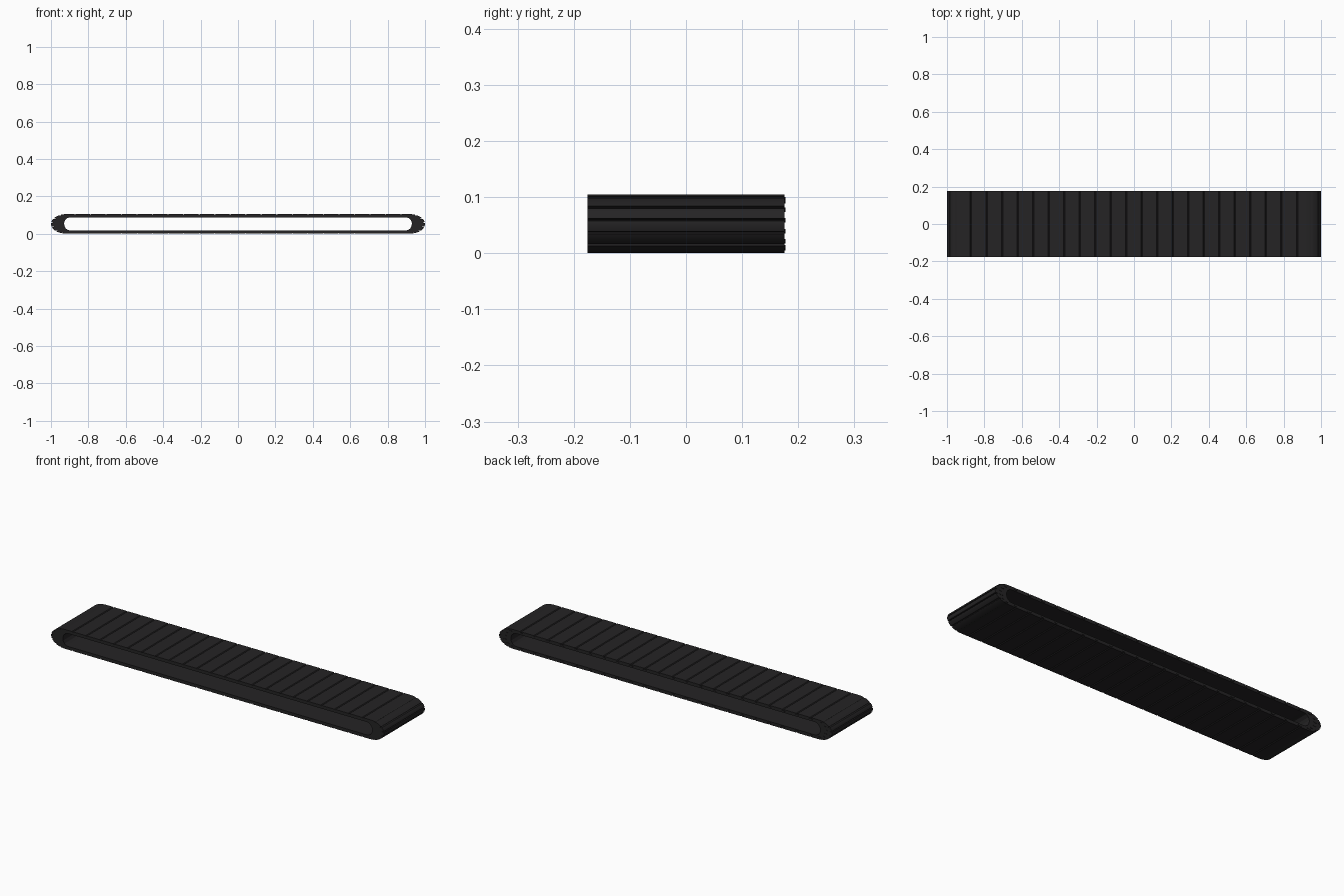
import bpy, bmesh, math
from math import cos, sin, radians

if "Cube" in bpy.data.objects:
    bpy.data.objects.remove(bpy.data.objects["Cube"])

HALF_Y, H = 0.1755, 0.105
MID = H / 2
PITCH = 0.083
XF = 10.5 * PITCH          # end of the straight run

mat = bpy.data.materials.new("dark_rubber")
mat.diffuse_color = (0.018, 0.017, 0.018, 1)
mat.use_nodes = True
mat.node_tree.nodes["Principled BSDF"].inputs["Base Color"].default_value = mat.diffuse_color


def outer(s, a):
    return (s * (0.916 + 0.084 * cos(a)), MID + MID * sin(a))


def inner(s, a):
    return (s * (0.898 + 0.032 * cos(a)), MID + 0.035 * sin(a))


def lerp(p, q, t):
    return (p[0] + (q[0] - p[0]) * t, p[1] + (q[1] - p[1]) * t)


def slat(name, out, inn):
    """Extrude one belt link; outer corners are chamfered to leave a groove at each seam."""
    def cut(path, other):
        d = math.dist(path[0], path[1])
        a = lerp(path[0], path[1], min(0.4, 0.004 / d))
        return [lerp(path[0], other, 0.2), a]
    start = cut(out, inn[0])
    end = cut(out[::-1], inn[-1])
    prof = start + out[1:-1] + end[::-1] + inn[::-1]
    bm = bmesh.new()
    f = bm.faces.new([bm.verts.new((x, -HALF_Y, z)) for x, z in prof])
    r = bmesh.ops.extrude_face_region(bm, geom=[f])
    for v in r["geom"]:
        if isinstance(v, bmesh.types.BMVert):
            v.co.y = HALF_Y
    bmesh.ops.recalc_face_normals(bm, faces=bm.faces)
    finish(name, bm)


def finish(name, bm):
    me = bpy.data.meshes.new(name)
    bm.to_mesh(me)
    bm.free()
    me.materials.append(mat)
    ob = bpy.data.objects.new(name, me)
    bpy.context.collection.objects.link(ob)
    bpy.context.view_layer.objects.active = ob
    ob.select_set(True)
    bpy.ops.object.shade_smooth_by_angle(angle=radians(25))
    ob.select_set(False)


def pin(name, x, z, rx, rz):
    """Hinge pin whose head just shows at the side of the belt."""
    bm = bmesh.new()
    bmesh.ops.create_cone(bm, cap_ends=True, segments=10, radius1=1, radius2=1, depth=1)
    for v in bm.verts:
        a, b, c = v.co
        v.co = (x + a * rx, c * 2 * HALF_Y + 0.002, z + b * rz)
    finish(name, bm)


# straight upper and lower runs
TH = 0.0175
for i in range(21):
    x0, x1 = -XF + i * PITCH, -XF + (i + 1) * PITCH
    slat("upper_slat", [(x0, H), (x1, H)], [(x0, H - TH), (x1, H - TH)])
    slat("lower_slat", [(x0, 0), (x1, 0)], [(x0, TH), (x1, TH)])
for i in range(22):
    x = -XF + i * PITCH
    pin("hinge_pin", x, H - TH / 2, 0.012, 0.004)
    pin("hinge_pin", x, TH / 2, 0.012, 0.004)

# rounded ends
seams = [90, 65, 34, 8, -18, -46, -72, -90]
for s in (-1, 1):
    for k, (a0, a1) in enumerate(zip(seams, seams[1:])):
        angs = [radians(a0 + (a1 - a0) * t / 4) for t in range(5)]
        out = [outer(s, a) for a in angs]
        inn = [inner(s, angs[0]), inner(s, angs[-1])]
        if k == 0:
            out.insert(0, (s * XF, H))
            inn.insert(0, (s * XF, H - TH))
        if k == len(seams) - 2:
            out.append((s * XF, 0))
            inn.append((s * XF, TH))
        slat("end_slat", out, inn)
    for a in seams[1:-1]:
        p = lerp(outer(s, radians(a)), inner(s, radians(a)), 0.5)
        pin("end_hinge_pin", p[0], p[1], 0.01, 0.004)
